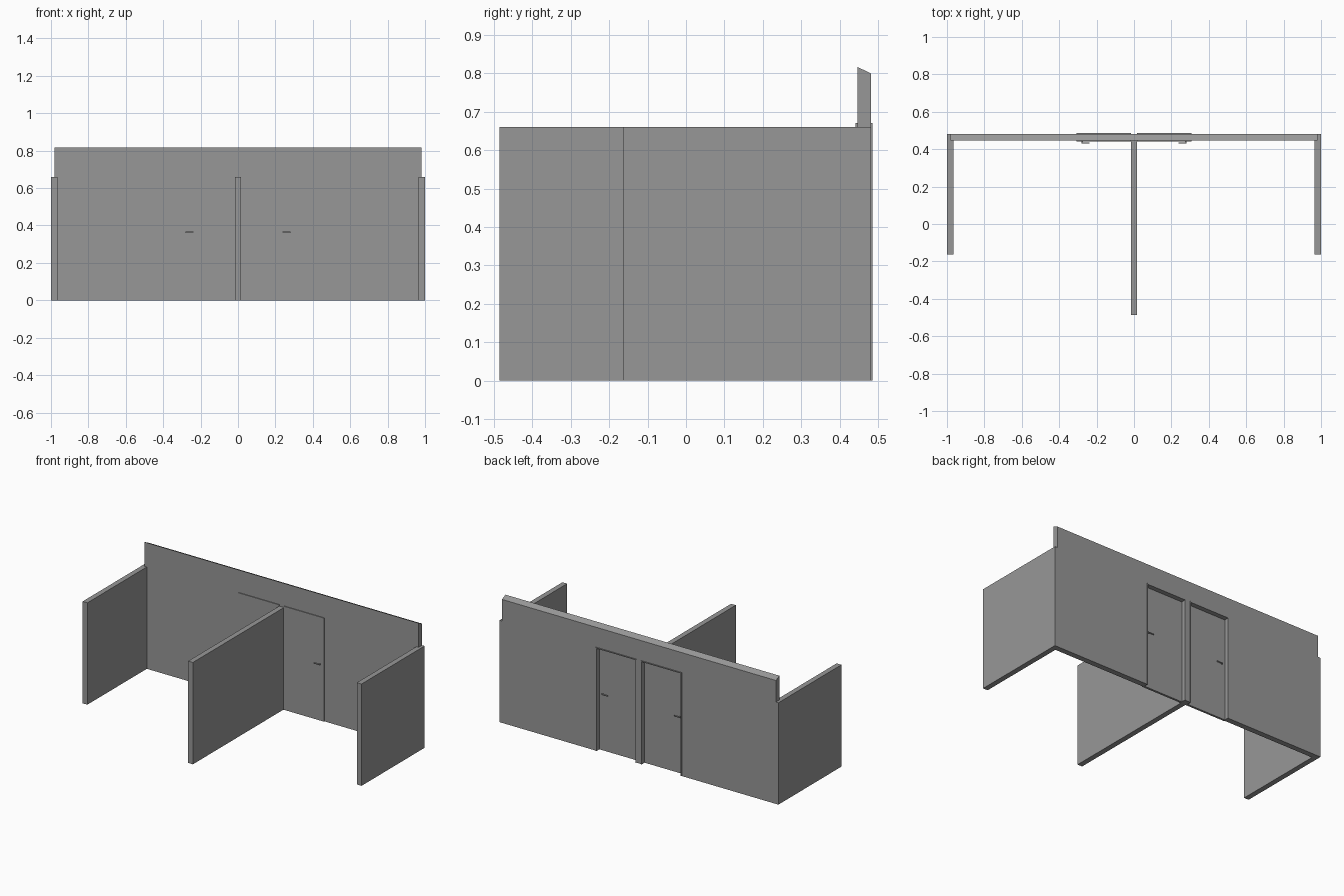
import bpy, bmesh

cube = bpy.data.objects.get("Cube")
if cube:
    bpy.data.objects.remove(cube, do_unlink=True)

grey = bpy.data.materials.new("plain grey")
colour = (0.31, 0.31, 0.31, 1)
grey.diffuse_color = colour
grey.use_nodes = True
grey.node_tree.nodes["Principled BSDF"].inputs["Base Color"].default_value = colour

WALL_Y0, WALL_Y1 = 0.446, 0.482    # main wall thickness
FRAME_Y0, FRAME_Y1 = 0.441, 0.486  # door frames stand slightly proud
LOW, HIGH_FRONT, HIGH_BACK = 0.66, 0.817, 0.80
DOOR_IN, DOOR_OUT, DOOR_TOP = 0.016, 0.308, 0.671


def finish(name, bm):
    bmesh.ops.recalc_face_normals(bm, faces=bm.faces)
    mesh = bpy.data.meshes.new(name)
    bm.to_mesh(mesh)
    bm.free()
    mesh.materials.append(grey)
    obj = bpy.data.objects.new(name, mesh)
    bpy.context.collection.objects.link(obj)
    return obj


def extrude_outline(name, points, y0, y1):
    """Extrude an x-z outline from y0 to y1."""
    bm = bmesh.new()
    face = bm.faces.new([bm.verts.new((x, y0, z)) for x, z in points])
    ext = bmesh.ops.extrude_face_region(bm, geom=[face])
    for v in ext["geom"]:
        if isinstance(v, bmesh.types.BMVert):
            v.co.y = y1
    return finish(name, bm)


def box(name, x, y, z):
    x0, x1 = sorted(x)
    return extrude_outline(name, [(x0, z[0]), (x1, z[0]), (x1, z[1]), (x0, z[1])], *y)


# Main wall with two doorways, stepped ends and a sloping top
half = [(DOOR_IN, 0), (DOOR_IN, DOOR_TOP), (DOOR_OUT, DOOR_TOP), (DOOR_OUT, 0),
        (1, 0), (1, LOW), (0.982, LOW), (0.982, HIGH_FRONT)]
outline = half + [(-x, z) for x, z in reversed(half)]
wall = extrude_outline("main_wall", outline, WALL_Y0, WALL_Y1)
for v in wall.data.vertices:
    if v.co.z > 0.81 and v.co.y > WALL_Y0 + 0.01:
        v.co.z = HIGH_BACK

# Partition walls
box("middle_partition", (-0.017, 0.017), (-0.486, WALL_Y0), (0, LOW))

for side, s in (("left", 1), ("right", -1)):
    box(side + "_partition", (s * 0.966, s), (-0.163, WALL_Y0), (0, LOW))

    # Door frame: two jambs and a head in one piece
    t = 0.006
    frame = [(DOOR_IN, 0), (DOOR_IN, DOOR_TOP), (DOOR_OUT, DOOR_TOP), (DOOR_OUT, 0),
             (DOOR_OUT - t, 0), (DOOR_OUT - t, DOOR_TOP - t),
             (DOOR_IN + t, DOOR_TOP - t), (DOOR_IN + t, 0)]
    extrude_outline(side + "_door_frame", [(s * x, z) for x, z in frame], FRAME_Y0, FRAME_Y1)

    # Door leaf, flush with the front of the frame and recessed at the back
    leaf_y = (FRAME_Y0, FRAME_Y0 + 0.014)
    box(side + "_door", (s * (DOOR_IN + t), s * (DOOR_OUT - t)), leaf_y, (0, DOOR_TOP - t))

    # Lever handles on both faces
    for face, y, d in (("front", leaf_y[0], -1), ("back", leaf_y[1], 1)):
        name = f"{side}_door_{face}_handle_"
        box(name + "post", (s * 0.273, s * 0.281), sorted((y, y + d * 0.009)), (0.361, 0.369))
        box(name + "lever", (s * 0.238, s * 0.281),
            sorted((y + d * 0.005, y + d * 0.01)), (0.362, 0.368))
